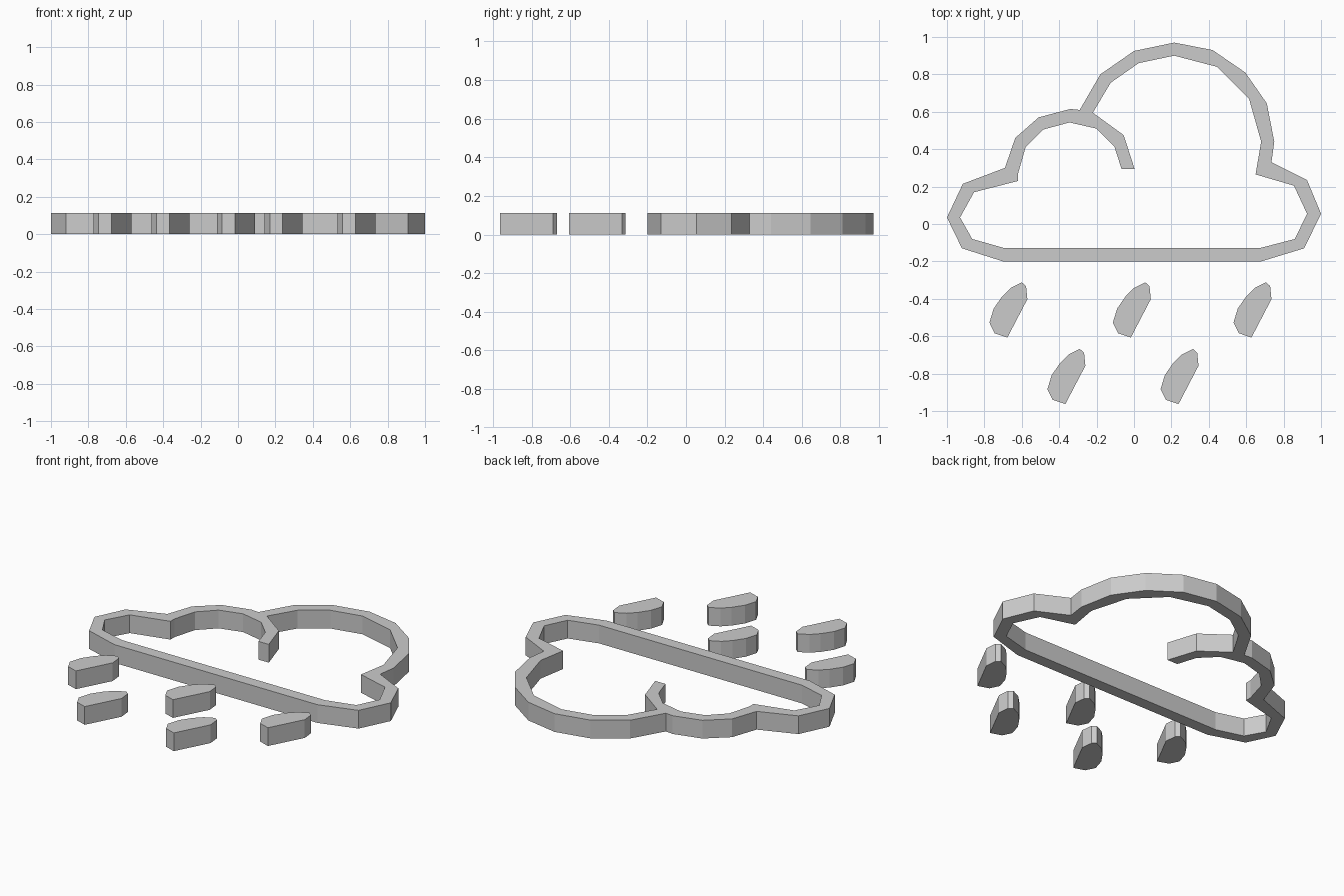
import bpy

if "Cube" in bpy.data.objects:
    bpy.data.objects.remove(bpy.data.objects["Cube"])

HEIGHT = 0.112


def plate(name, outlines, offset=(0, 0)):
    """Extrude closed 2D outlines (inner ones become holes) into a flat mesh."""
    curve = bpy.data.curves.new(name, 'CURVE')
    curve.dimensions = '2D'
    curve.fill_mode = 'BOTH'
    curve.extrude = HEIGHT / 2
    for pts in outlines:
        spline = curve.splines.new('POLY')
        spline.points.add(len(pts) - 1)
        for p, (x, y) in zip(spline.points, pts):
            p.co = (x, y, 0, 1)
        spline.use_cyclic_u = True
    obj = bpy.data.objects.new(name, curve)
    obj.location = (offset[0], offset[1], HEIGHT / 2)
    bpy.context.collection.objects.link(obj)
    bpy.ops.object.select_all(action='DESELECT')
    obj.select_set(True)
    bpy.context.view_layer.objects.active = obj
    bpy.ops.object.convert(target='MESH')
    obj = bpy.context.view_layer.objects.active
    for poly in obj.data.polygons:
        poly.use_smooth = False
    return obj


# Cloud outer edge, clockwise from bottom left
outer = [(-.70, -.20), (-.92, -.13), (-1, .035), (-.915, .215), (-.69, .30),
         (-.635, .46), (-.51, .57), (-.34, .615), (-.29, .61), (-.18, .80),
         (0, .925), (.215, .97), (.42, .93), (.595, .81), (.71, .645),
         (.75, .44), (.735, .33), (.925, .235), (1, .055), (.91, -.13),
         (.68, -.20)]

# Cloud inner edge, including the curl hanging inside
inner = [(-.70, -.127), (-.865, -.08), (-.93, .035), (-.855, .17), (-.62, .23),
         (-.62, .27), (-.58, .41), (-.485, .505), (-.345, .543), (-.20, .51),
         (-.105, .415), (-.067, .295), (.003, .295), (-.055, .475),
         (-.22, .595), (-.125, .755), (.025, .86), (.215, .90), (.445, .84),
         (.615, .67), (.68, .44), (.65, .265), (.855, .205), (.925, .055),
         (.86, -.08), (.68, -.127)]
plate("cloud_outline", [outer, inner])

# Raindrops, drawn relative to the tip
drop = [(0, 0), (.023, -.02), (.03, -.09), (-.077, -.295), (-.145, -.272),
        (-.173, -.215), (-.15, -.14), (-.105, -.075), (-.06, -.03)]
tips = [(-.6, -.312), (.06, -.312), (.705, -.312), (-.29, -.668), (.315, -.668)]
for i, tip in enumerate(tips):
    plate(f"raindrop_{i + 1}", [drop], tip)
